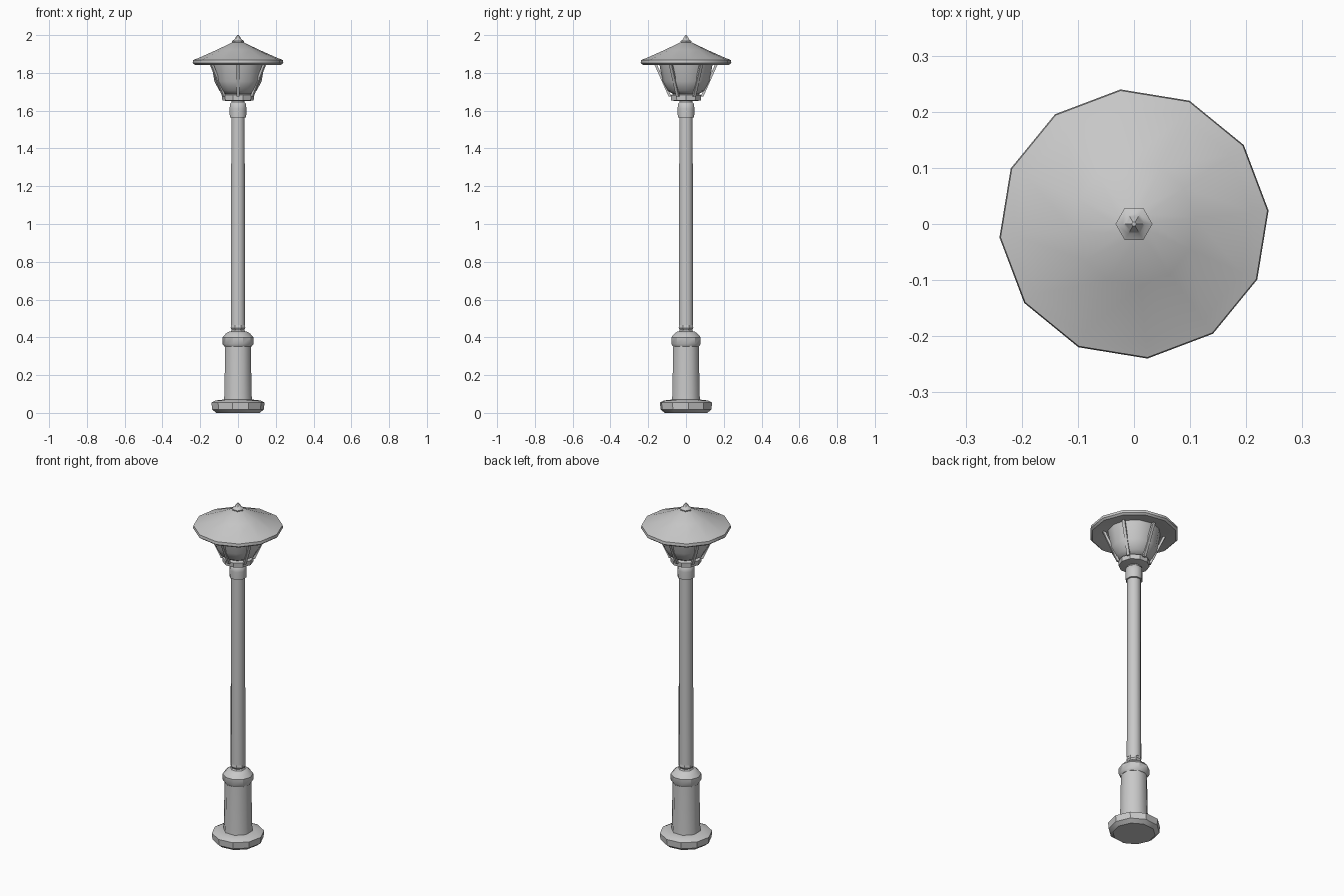
import bpy, bmesh, math
from mathutils import Vector

if "Cube" in bpy.data.objects:
    bpy.data.objects.remove(bpy.data.objects["Cube"])

grey = bpy.data.materials.new("light grey metal")
grey.diffuse_color = (0.58, 0.58, 0.58, 1)
grey.use_nodes = True
grey.node_tree.nodes["Principled BSDF"].inputs["Base Color"].default_value = grey.diffuse_color


def finish(name, bm, angle=35):
    bmesh.ops.recalc_face_normals(bm, faces=bm.faces)
    mesh = bpy.data.meshes.new(name)
    bm.to_mesh(mesh)
    bm.free()
    mesh.materials.append(grey)
    obj = bpy.data.objects.new(name, mesh)
    bpy.context.collection.objects.link(obj)
    bpy.ops.object.select_all(action='DESELECT')
    obj.select_set(True)
    bpy.context.view_layer.objects.active = obj
    bpy.ops.object.shade_smooth_by_angle(angle=math.radians(angle))
    return obj


def lathe(name, profile, sides, turn=0.0, angle=35):
    """Revolve (radius, height) points, bottom to top, and close the ends."""
    bm = bmesh.new()
    rings = []
    for r, z in profile:
        rings.append([bm.verts.new((r * math.cos(a), r * math.sin(a), z))
                      for a in (turn + math.tau * i / sides for i in range(sides))])
    for low, high in zip(rings, rings[1:]):
        for i in range(sides):
            j = (i + 1) % sides
            bm.faces.new((low[i], low[j], high[j], high[i]))
    bm.faces.new(rings[0])
    bm.faces.new(rings[-1])
    return finish(name, bm, angle)


def bar(name, start, end, width, depth, a):
    """Rectangular bar in the radial plane at angle a, between (radius, height) points."""
    bm = bmesh.new()
    out = Vector((math.cos(a), math.sin(a), 0))
    side = Vector((-math.sin(a), math.cos(a), 0))
    rings = []
    for r, z in (start, end):
        mid = out * r + Vector((0, 0, z))
        rings.append([bm.verts.new(mid + out * depth * u + side * width * v)
                      for u, v in ((-.5, -.5), (.5, -.5), (.5, .5), (-.5, .5))])
    for i in range(4):
        j = (i + 1) % 4
        bm.faces.new((rings[0][i], rings[0][j], rings[1][j], rings[1][i]))
    for ring in rings:
        bm.faces.new(ring)
    return finish(name, bm)


# Foot and pedestal
lathe("foot", [(0.115, 0.0), (0.138, 0.018), (0.141, 0.055), (0.118, 0.066), (0.08, 0.07)], 10, 0.1)
lathe("pedestal", [(0.080, 0.065), (0.078, 0.10), (0.073, 0.365)], 8, math.pi / 8, 50)
lathe("pedestal_collar", [(0.073, 0.352), (0.082, 0.365), (0.082, 0.40),
                          (0.064, 0.42), (0.045, 0.432)], 10)

# Pole with its lower and upper sleeves
lathe("lower_sleeve", [(0.045, 0.425), (0.036, 0.44), (0.042, 0.45), (0.038, 0.475)], 8, math.pi / 8)
lathe("pole", [(0.041, 0.465), (0.038, 1.57)], 8, math.pi / 8, 50)
lathe("upper_sleeve", [(0.047, 1.565), (0.048, 1.61), (0.046, 1.638), (0.036, 1.645), (0.036, 1.66)],
      8, math.pi / 8, 50)

# Lantern seat, bowl and frame bars
lathe("lantern_seat", [(0.055, 1.65), (0.083, 1.655), (0.085, 1.682), (0.06, 1.692)], 10)
lathe("lantern_bowl", [(0.062, 1.685), (0.098, 1.705), (0.125, 1.755), (0.143, 1.86)], 12)
for i in range(6):
    bar(f"frame_bar_{i + 1}", (0.085, 1.675), (0.163, 1.85), 0.016, 0.014,
        math.pi / 6 + math.tau * i / 6)

# Roof with rim and a shallow hollow underneath
lathe("roof", [(0.135, 1.862), (0.185, 1.848), (0.230, 1.843), (0.241, 1.852), (0.239, 1.868),
               (0.212, 1.878), (0.11, 1.923), (0.03, 1.962)], 12, 0.1)

# Finial
lathe("finial", [(0.03, 1.955), (0.033, 1.968), (0.02, 1.976), (0.014, 1.986), (0.004, 2.0)], 6)
